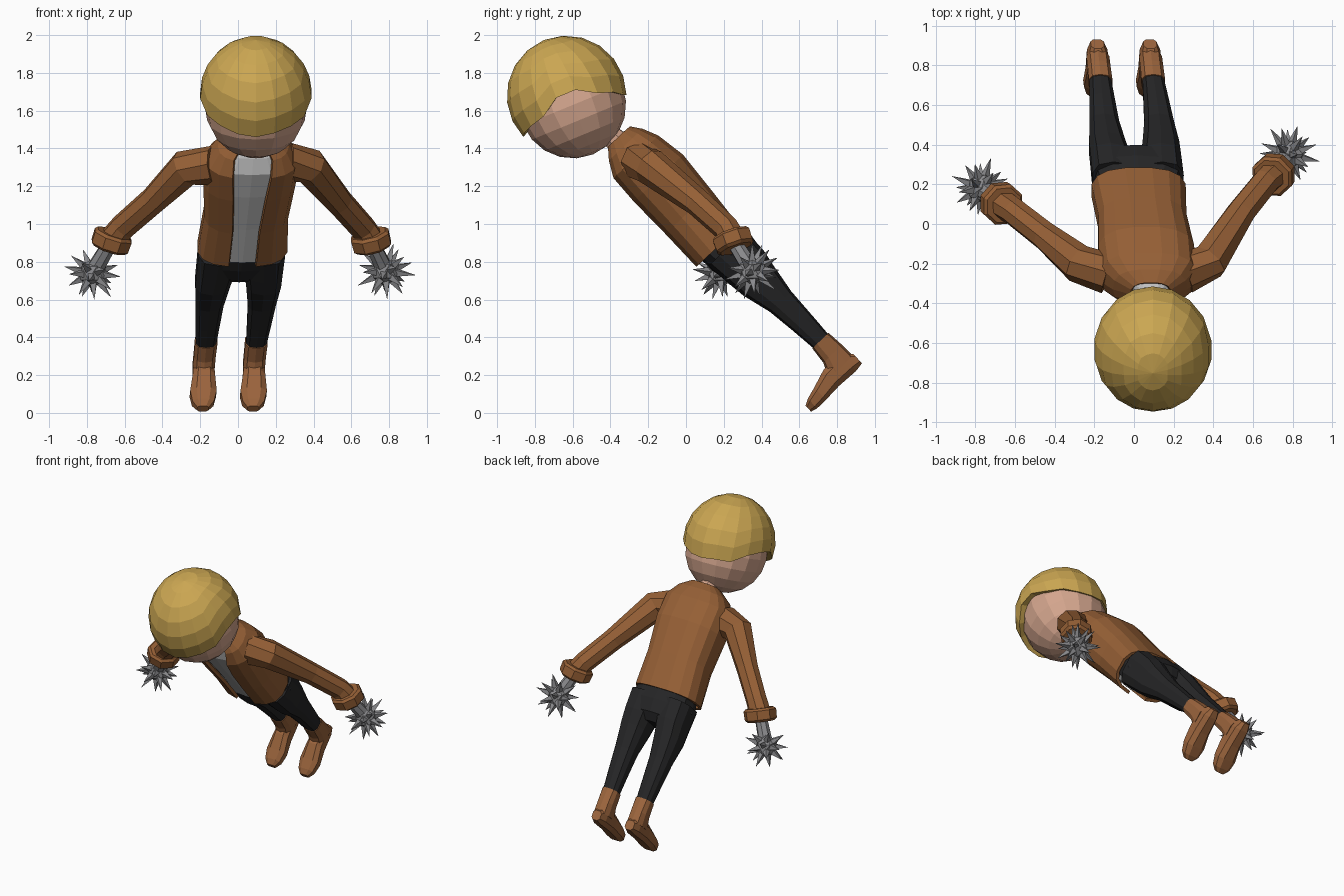
import bpy, bmesh, math, random
from mathutils import Vector, Matrix

if "Cube" in bpy.data.objects:
    bpy.data.objects.remove(bpy.data.objects["Cube"])

random.seed(4)


def material(name, rgb):
    m = bpy.data.materials.new(name)
    m.diffuse_color = (*rgb, 1)
    m.use_nodes = True
    m.node_tree.nodes["Principled BSDF"].inputs["Base Color"].default_value = m.diffuse_color
    return m


BROWN = material("jacket brown", (0.30, 0.115, 0.036))
BOOT = material("boot brown", (0.32, 0.125, 0.045))
BLACK = material("trouser black", (0.018, 0.018, 0.019))
WHITE = material("shirt white", (0.58, 0.58, 0.58))
SKIN = material("skin", (0.66, 0.38, 0.27))
BLOND = material("blond hair", (0.60, 0.385, 0.085))
METAL = material("grey metal", (0.25, 0.25, 0.26))


def P(x, d, s):
    """Leaning body frame: x sideways, d towards the back, s along the spine."""
    return Vector((0.025 + x + 0.08 * s,
                   0.16 - 0.688 * s + 0.726 * d,
                   0.90 + 0.726 * s + 0.688 * d))


def finish(name, bm, mat):
    bmesh.ops.recalc_face_normals(bm, faces=bm.faces)
    mesh = bpy.data.meshes.new(name)
    bm.to_mesh(mesh)
    bm.free()
    mesh.materials.append(mat)
    ob = bpy.data.objects.new(name, mesh)
    bpy.context.collection.objects.link(ob)
    return ob


def loft(bm, rings, closed=True, caps=True):
    rows = [[bm.verts.new(p) for p in r] for r in rings]
    n = len(rows[0])
    for a, b in zip(rows, rows[1:]):
        for i in range(n if closed else n - 1):
            j = (i + 1) % n
            bm.faces.new((a[i], a[j], b[j], b[i]))
    if caps:
        bm.faces.new(rows[0])
        bm.faces.new(rows[-1])
    return rows


def spow(v, e):
    return math.copysign(abs(v) ** e, v)


def section(s, xc, hw, front, back, n=12, gap=0.0, e=0.75):
    """Rounded cross-section of the body; a gap leaves it open at the front."""
    a0 = math.asin((gap / hw) ** (1 / e)) if gap else 0
    steps = n - 1 if gap else n
    mid, hd = (front + back) / 2, (back - front) / 2
    pts = []
    for i in range(n):
        a = a0 + (2 * math.pi - 2 * a0) * i / steps
        pts.append(P(xc + hw * spow(math.sin(a), e), mid - hd * spow(math.cos(a), e), s))
    return pts


def tube(bm, path, radii, n=8):
    path = [Vector(p) for p in path]
    rings = []
    for i, p in enumerate(path):
        t = (path[min(i + 1, len(path) - 1)] - path[max(i - 1, 0)]).normalized()
        u = t.cross(Vector((0, 1, 0.3))).normalized()
        v = t.cross(u)
        rings.append([p + radii[i] * (math.cos(a) * u + math.sin(a) * v)
                      for a in ((k + 0.5) * 2 * math.pi / n for k in range(n))])
    loft(bm, rings)


# Jacket, open at the front: s, half width, front, back, half opening
TORSO = [(-0.02, 0.23, -0.155, 0.142, 0.07), (0.22, 0.215, -0.155, 0.165, 0.07),
         (0.46, 0.235, -0.16, 0.185, 0.085), (0.62, 0.235, -0.155, 0.16, 0.10),
         (0.70, 0.18, -0.115, 0.125, 0.10), (0.755, 0.10, -0.07, 0.085, 0.065)]
bm = bmesh.new()
loft(bm, [section(s, 0, w, f, b, 16, g) for s, w, f, b, g in TORSO], closed=False, caps=False)
jacket = finish("jacket", bm, BROWN)
mod = jacket.modifiers.new("thickness", 'SOLIDIFY')
mod.thickness = 0.022
mod.offset = 0

# Shirt inside the jacket
bm = bmesh.new()
loft(bm, [section(s, 0, w - 0.03, f + 0.022, b - 0.03, 16) for s, w, f, b, g in TORSO])
finish("shirt", bm, WHITE)

# Neck
bm = bmesh.new()
tube(bm, [P(0, -0.005, 0.68), P(0, -0.015, 0.80), P(0, -0.02, 0.92)], [0.07, 0.06, 0.06])
finish("neck", bm, SKIN)

# Trousers: seat and two legs
bm = bmesh.new()
loft(bm, [section(0.10, 0, 0.195, -0.11, 0.12), section(0.0, 0, 0.21, -0.12, 0.135),
          section(-0.10, 0, 0.235, -0.115, 0.162), section(-0.19, 0, 0.20, -0.09, 0.15),
          section(-0.24, 0, 0.13, -0.05, 0.10)])
LEG = [(-0.06, 0.122, 0.112, -0.115, 0.155), (-0.20, 0.127, 0.105, -0.10, 0.155),
       (-0.30, 0.135, 0.096, -0.088, 0.137), (-0.46, 0.138, 0.077, -0.045, 0.112),
       (-0.62, 0.136, 0.066, -0.025, 0.105), (-0.78, 0.133, 0.055, -0.008, 0.097)]
for side in (-1, 1):
    loft(bm, [section(s, side * x, w, f, b, 10) for s, x, w, f, b in LEG])
finish("trousers", bm, BLACK)

# Boots: shaft plus foot lofted from heel to toe (d, bottom, top, half width)
FOOT = [(0.122, -0.995, -0.925, 0.035), (0.07, -1.005, -0.87, 0.055),
        (-0.05, -1.0, -0.875, 0.062), (-0.15, -1.005, -0.91, 0.074),
        (-0.215, -1.005, -0.93, 0.06), (-0.25, -0.995, -0.95, 0.032)]
for side, name in ((-1, "left_boot"), (1, "right_boot")):
    bm = bmesh.new()
    x = side * 0.133
    loft(bm, [section(-0.755, x, 0.062, -0.015, 0.104, 10),
              section(-0.85, x, 0.06, -0.025, 0.112, 10),
              section(-0.93, x, 0.06, -0.06, 0.115, 10)])
    rings = []
    for d, lo, hi, w in FOOT:
        rings.append([P(x + w * spow(math.cos(a), 0.7), d,
                        (lo + hi) / 2 + (hi - lo) / 2 * spow(math.sin(a), 0.7))
                      for a in (k * math.pi / 4 + math.pi / 8 for k in range(8))])
    loft(bm, rings)
    finish(name, bm, BOOT)

# Arms, cuffs and spiked maces in place of hands
ARMS = {
    "left": ([(-0.13, -0.25, 1.31), (-0.28, -0.20, 1.295), (-0.45, -0.06, 1.125),
              (-0.61, 0.065, 0.985), (-0.67, 0.105, 0.91)], (-0.77, 0.18, 0.74)),
    "right": ([(0.25, -0.25, 1.33), (0.38, -0.19, 1.305), (0.54, 0.06, 1.115),
               (0.665, 0.215, 0.975), (0.705, 0.25, 0.91)], (0.78, 0.35, 0.75)),
}
for side, (path, ball) in ARMS.items():
    bm = bmesh.new()
    tube(bm, path, [0.105, 0.098, 0.073, 0.07, 0.075])
    finish(side + "_sleeve", bm, BROWN)

    wrist, ball = Vector(path[-1]), Vector(ball)
    axis = (ball - wrist).normalized()
    axis = (axis + Vector((0, 0, -0.6))).normalized()
    bm = bmesh.new()
    tube(bm, [wrist - axis * 0.045, wrist - axis * 0.03, wrist + axis * 0.03, wrist + axis * 0.045],
         [0.095, 0.11, 0.108, 0.09])
    finish(side + "_cuff", bm, BROWN)

    bm = bmesh.new()
    tube(bm, [wrist, ball.lerp(wrist, 0.35), ball], [0.04, 0.045, 0.05])
    bmesh.ops.create_icosphere(bm, subdivisions=1, radius=0.08,
                               matrix=Matrix.Translation(ball))
    count = 24
    for i in range(count):
        h = 1 - 2 * (i + 0.5) / count
        r, a = math.sqrt(1 - h * h), i * 2.39996
        v = Vector((r * math.cos(a), r * math.sin(a), h))
        if v.dot((wrist - ball).normalized()) > 0.85:
            continue
        tip = random.uniform(0.135, 0.165)
        tube(bm, [ball + v * 0.055, ball + v * tip], [0.026, 0.001], 4)
    finish(side + "_mace", bm, METAL)

# Head
UP = Vector((0, -0.38, 0.925)).normalized()
FRONT = Vector((0, -0.925, -0.38)).normalized()
SIDE = Vector((1, 0, 0))
bm = bmesh.new()
bmesh.ops.create_uvsphere(bm, u_segments=16, v_segments=10, radius=0.283)
turn = Matrix((SIDE, -FRONT, UP)).transposed().to_4x4()
bmesh.ops.transform(bm, verts=bm.verts,
                    matrix=Matrix.Translation((0.095, -0.60, 1.63)) @ turn @ Matrix.Diagonal((0.96, 1, 1, 1)))
finish("head", bm, SKIN)

# Hair cap: rim is low at the fringe and nape, high over the sides
C, N, ROWS = Vector((0.095, -0.632, 1.68)), 18, 6
rim = []
for k in range(N):
    c = math.cos(2 * math.pi * k / N)
    rim.append(math.radians(88 + 24 * abs(c) ** 1.2 + random.uniform(-3, 3)))


def hair_point(k, t, scale=1.0):
    a, th = 2 * math.pi * k / N, rim[k] * t
    v = UP * math.cos(th) + math.sin(th) * (FRONT * math.cos(a) + SIDE * math.sin(a) * 0.945)
    return C + v * 0.317 * scale


bm = bmesh.new()
rings = [[hair_point(k, j / ROWS) for k in range(N)] for j in range(1, ROWS + 1)]
rings.append([hair_point(k, 0.98, 0.80) for k in range(N)])
crown = loft(bm, rings, caps=False)[0]
top = bm.verts.new(C + UP * 0.318)
for k in range(N):
    bm.faces.new((top, crown[k], crown[(k + 1) % N]))
finish("hair", bm, BLOND)
